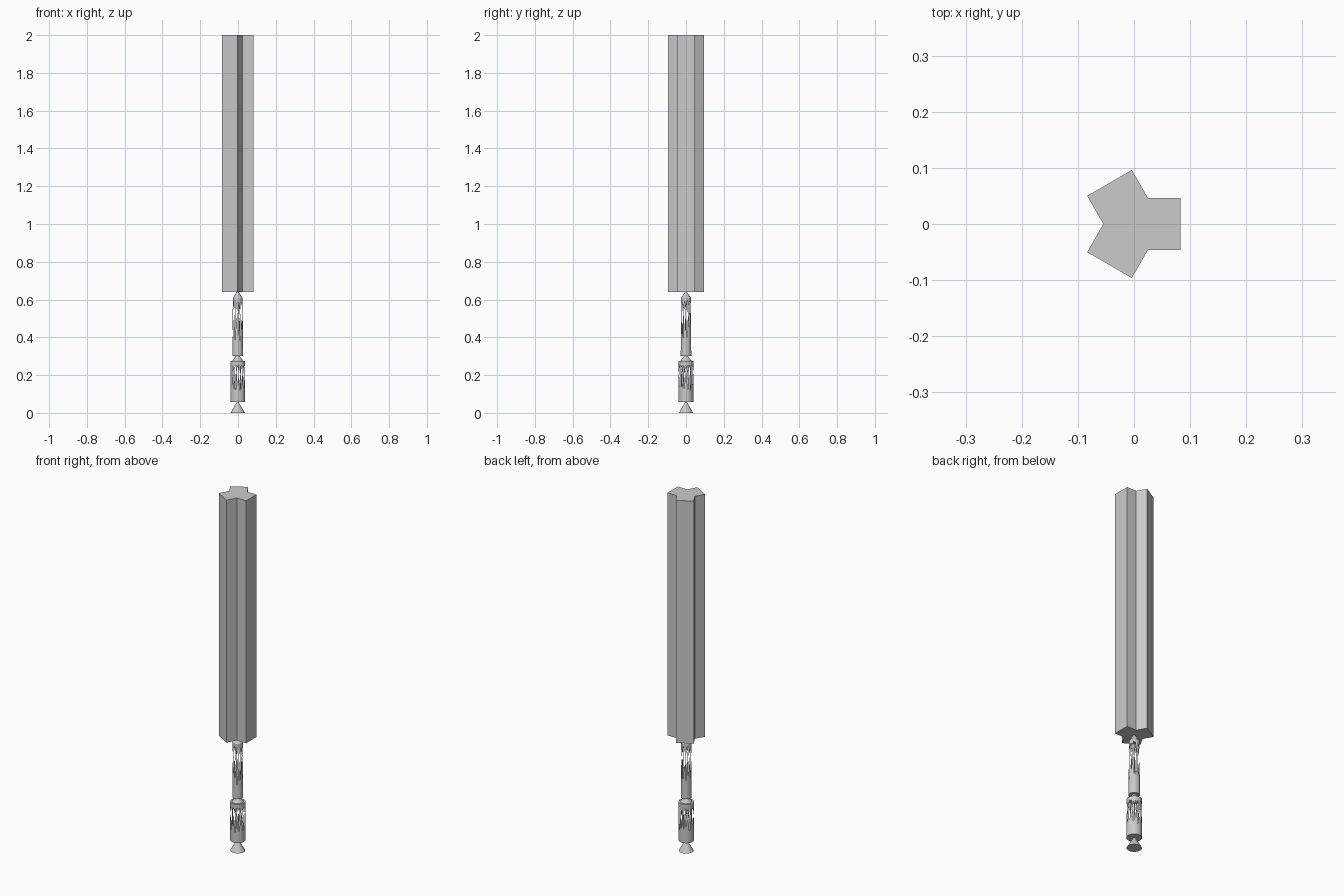
import bpy, bmesh, math, random
from mathutils import Vector

random.seed(4)
CX = -0.0015   # axis of the whole model
SIDES = 24

old = bpy.data.objects.get("Cube")
if old:
    bpy.data.objects.remove(old, do_unlink=True)

grey = bpy.data.materials.new("plain_grey")
grey.use_nodes = True
grey.diffuse_color = (0.6, 0.6, 0.6, 1)
grey.node_tree.nodes["Principled BSDF"].inputs["Base Color"].default_value = (0.6, 0.6, 0.6, 1)


def finish(bm, name):
    mesh = bpy.data.meshes.new(name)
    bm.to_mesh(mesh)
    bm.free()
    mesh.materials.append(grey)
    obj = bpy.data.objects.new(name, mesh)
    obj.location.x = CX
    bpy.context.collection.objects.link(obj)
    return obj


def on_ring(radius, step, z):
    a = 2 * math.pi * step / SIDES
    return Vector((radius * math.cos(a), radius * math.sin(a), z))


# Straight prism with three square-ended arms
def three_arm_prism(name, half_width, reach, z0, z1):
    bm = bmesh.new()
    outline = []
    inner = half_width / math.sin(math.pi / 3)
    for k in range(3):
        a = k * 2 * math.pi / 3
        along = Vector((math.cos(a), math.sin(a), 0))
        across = Vector((-math.sin(a), math.cos(a), 0))
        b = a + math.pi / 3
        outline += [along * reach - across * half_width,
                    along * reach + across * half_width,
                    Vector((math.cos(b), math.sin(b), 0)) * inner]
    base = bm.faces.new([bm.verts.new((p.x, p.y, z0)) for p in outline])
    top = bmesh.ops.extrude_face_region(bm, geom=[base], use_keep_orig=True)
    bmesh.ops.translate(bm, vec=(0, 0, z1 - z0),
                        verts=[g for g in top["geom"] if isinstance(g, bmesh.types.BMVert)])
    bmesh.ops.recalc_face_normals(bm, faces=bm.faces)
    return finish(bm, name)


# Conical nozzle, wide end down
def nozzle(name, r_low, r_high, z0, z1):
    bm = bmesh.new()
    bmesh.ops.create_cone(bm, cap_ends=True, segments=SIDES, radius1=r_low,
                          radius2=r_high, depth=z1 - z0)
    bmesh.ops.translate(bm, verts=bm.verts, vec=(0, 0, (z0 + z1) / 2))
    return finish(bm, name)


# Stage shell: capped at both ends, wall broken into long upright shards
def shard_stage(name, r_low, r_high, z0, z1, band, wall):
    bm = bmesh.new()
    height = z1 - z0

    def face(points):
        bm.faces.new([bm.verts.new(p) for p in points])

    def at(step, t):
        return on_ring(r_low + (r_high - r_low) * t, step, z0 + height * t)

    face([at(i, 0) for i in reversed(range(SIDES))])
    face([at(i, 1) for i in range(SIDES)])
    for i in range(SIDES):
        # rising shard with a solid foot
        foot = wall * random.uniform(0.6, 1.2)
        tip = random.uniform(0.6, 0.95)
        face([at(i, 0), at(i + 1, 0), at(i + 1, foot),
              at(i + random.random(), tip), at(i, foot)])
        # rim band with a hanging shard
        drop = 1 - band - random.uniform(0.05, 0.3)
        face([at(i + 1, 1), at(i, 1), at(i, 1 - band),
              at(i + random.random(), drop), at(i + 1, 1 - band)])
    return finish(bm, name)


three_arm_prism("upper_body", 0.046, 0.0845, 0.64, 2.0)
nozzle("upper_nozzle", 0.027, 0.004, 0.607, 0.642)
shard_stage("middle_stage", 0.028, 0.026, 0.3, 0.607, 0.04, 0.4)
nozzle("middle_nozzle", 0.029, 0.010, 0.275, 0.302)
shard_stage("lower_stage", 0.039, 0.039, 0.058, 0.275, 0.09, 0.35)
nozzle("lower_nozzle", 0.038, 0.004, 0.0, 0.058)
